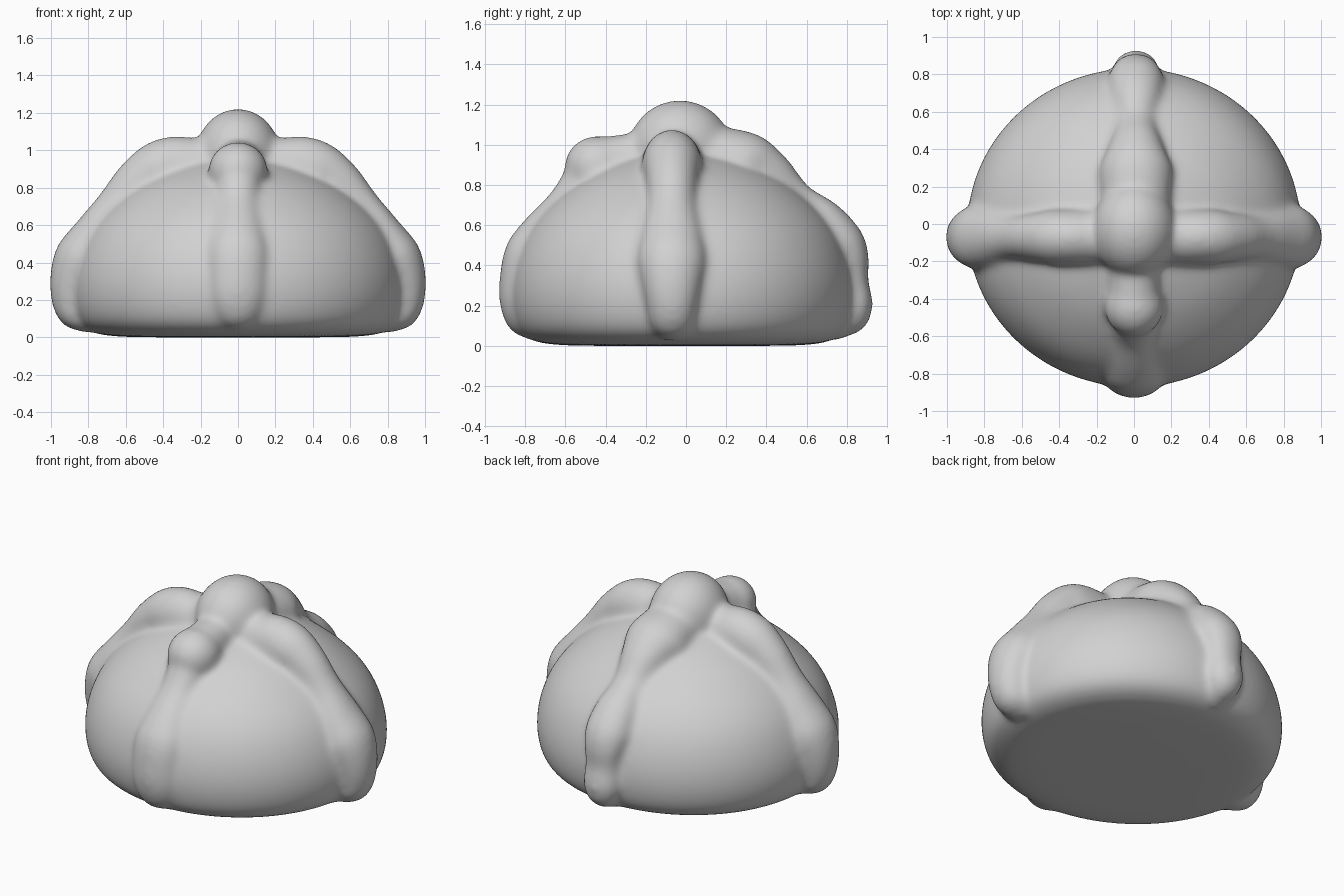
import bpy
import bmesh
import math
from mathutils import Vector, Matrix

old = bpy.data.objects.get("Cube")
if old:
    bpy.data.objects.remove(old, do_unlink=True)

RING_SIDES = 28
LATHE_SIDES = 96
SPLINE_STEPS = 6


def smooth_path(points):
    """Resample control points with a Catmull-Rom spline."""
    pts = [Vector(p) for p in points]
    pts = [pts[0] * 2 - pts[1]] + pts + [pts[-1] * 2 - pts[-2]]
    result = []
    for a, b, c, d in zip(pts, pts[1:], pts[2:], pts[3:]):
        for step in range(SPLINE_STEPS):
            t = step / SPLINE_STEPS
            result.append((b * 2 + (c - a) * t
                           + (a * 2 - b * 5 + c * 4 - d) * t ** 2
                           + (b * 3 - a - c * 3 + d) * t ** 3) / 2)
    result.append(pts[-2])
    return result


def skin_rings(bm, rings):
    """Bridge matching vertex rings and cap both ends."""
    for lower, upper in zip(rings, rings[1:]):
        count = len(lower)
        for i in range(count):
            j = (i + 1) % count
            bm.faces.new((lower[i], lower[j], upper[j], upper[i]))
    bm.faces.new(rings[0][::-1])
    bm.faces.new(rings[-1])


def add_dome(bm, profile, center_y, depth_scale):
    rings = []
    for radius, z in smooth_path(profile):
        ring = []
        for i in range(LATHE_SIDES):
            a = math.tau * i / LATHE_SIDES
            ring.append(bm.verts.new((radius * math.cos(a),
                                      center_y + radius * depth_scale * math.sin(a), z)))
        rings.append(ring)
    skin_rings(bm, rings)


def add_strip(bm, outward, shift, stations):
    """Loft an oval strip; a station is reach, height, half width, thickness."""
    outward = Vector(outward)
    side = Vector((abs(outward.y), abs(outward.x), 0))
    up = Vector((0, 0, 1))
    path = smooth_path(stations)
    rings = []
    for k, (reach, z, width, thick) in enumerate(path):
        ahead, behind = path[min(k + 1, len(path) - 1)], path[max(k - 1, 0)]
        tangent = Vector((ahead[0] - behind[0], ahead[1] - behind[1])).normalized()
        normal = outward * -tangent.y + up * tangent.x
        center = outward * reach + up * z + side * shift - normal * thick
        ring = []
        for i in range(RING_SIDES):
            a = math.tau * i / RING_SIDES
            ring.append(bm.verts.new(center + side * (width * math.cos(a))
                                     + normal * (thick * math.sin(a))))
        rings.append(ring)
    skin_rings(bm, rings)


def add_knob(bm, center, radii):
    bmesh.ops.create_uvsphere(
        bm, u_segments=32, v_segments=20, radius=1,
        matrix=Matrix.Translation(center) @ Matrix.Diagonal((*radii, 1)))


bm = bmesh.new()

# Round bun body with a flat underside
add_dome(bm, [(.02, 0), (.35, 0), (.64, .005), (.78, .03), (.86, .1), (.892, .24),
              (.873, .4), (.805, .56), (.685, .7), (.5, .835), (.25, .94), (.02, .98)],
         -.02, .955)

# Knobbly dough strips on the two sides
side_strip = [(.05, 1.06, .15, .16), (.2, 1.065, .15, .17), (.36, 1.075, .15, .18),
              (.5, 1.03, .15, .17), (.63, .915, .13, .14), (.74, .765, .12, .11),
              (.865, .615, .155, .12), (.968, .485, .175, .15), (1.006, .32, .15, .13),
              (.99, .16, .125, .11), (.925, .06, .11, .08), (.8, .02, .09, .05)]
for direction in (-1, 1):
    add_strip(bm, (direction, 0, 0), -.07, side_strip)

# Back strip
add_strip(bm, (0, 1, 0), .01,
          [(.05, 1.08, .19, .16), (.2, 1.085, .19, .16), (.37, 1.045, .2, .18),
           (.5, .935, .15, .14), (.61, .795, .115, .11), (.75, .705, .14, .12),
           (.87, .575, .15, .13), (.91, .45, .13, .1), (.908, .33, .11, .08),
           (.93, .2, .12, .1), (.885, .085, .1, .08), (.75, .025, .07, .05)])

# Front strip, swelling into a knob below the crown
add_strip(bm, (0, -1, 0), 0,
          [(.1, 1.08, .14, .14), (.25, 1.06, .13, .13), (.42, 1.035, .14, .14),
           (.53, .965, .14, .14), (.61, .86, .12, .11), (.675, .76, .11, .08),
           (.8, .63, .14, .1), (.89, .51, .16, .11), (.925, .36, .16, .11),
           (.925, .2, .15, .1), (.87, .075, .12, .08), (.75, .02, .09, .05)])
add_knob(bm, (.0, -.44, .89), (.16, .165, .155))

# Crown knob where the strips meet
add_knob(bm, (0, -.03, .98), (.225, .255, .242))

bmesh.ops.recalc_face_normals(bm, faces=bm.faces[:])
mesh = bpy.data.meshes.new("bread_bun")
bm.to_mesh(mesh)
bm.free()
bun = bpy.data.objects.new("bread_bun", mesh)
bpy.context.collection.objects.link(bun)

# Plain grey finish
grey = bpy.data.materials.new("plain_grey")
grey.use_nodes = True
grey.diffuse_color = (.64, .64, .64, 1)
grey.node_tree.nodes["Principled BSDF"].inputs["Base Color"].default_value = (.64, .64, .64, 1)
mesh.materials.append(grey)

# Fuse the dough into one soft skin
remesh = bun.modifiers.new("fuse", 'REMESH')
remesh.mode = 'VOXEL'
remesh.voxel_size = .016
remesh.use_smooth_shade = True
soften = bun.modifiers.new("soften", 'SMOOTH')
soften.factor = .5
soften.iterations = 28
